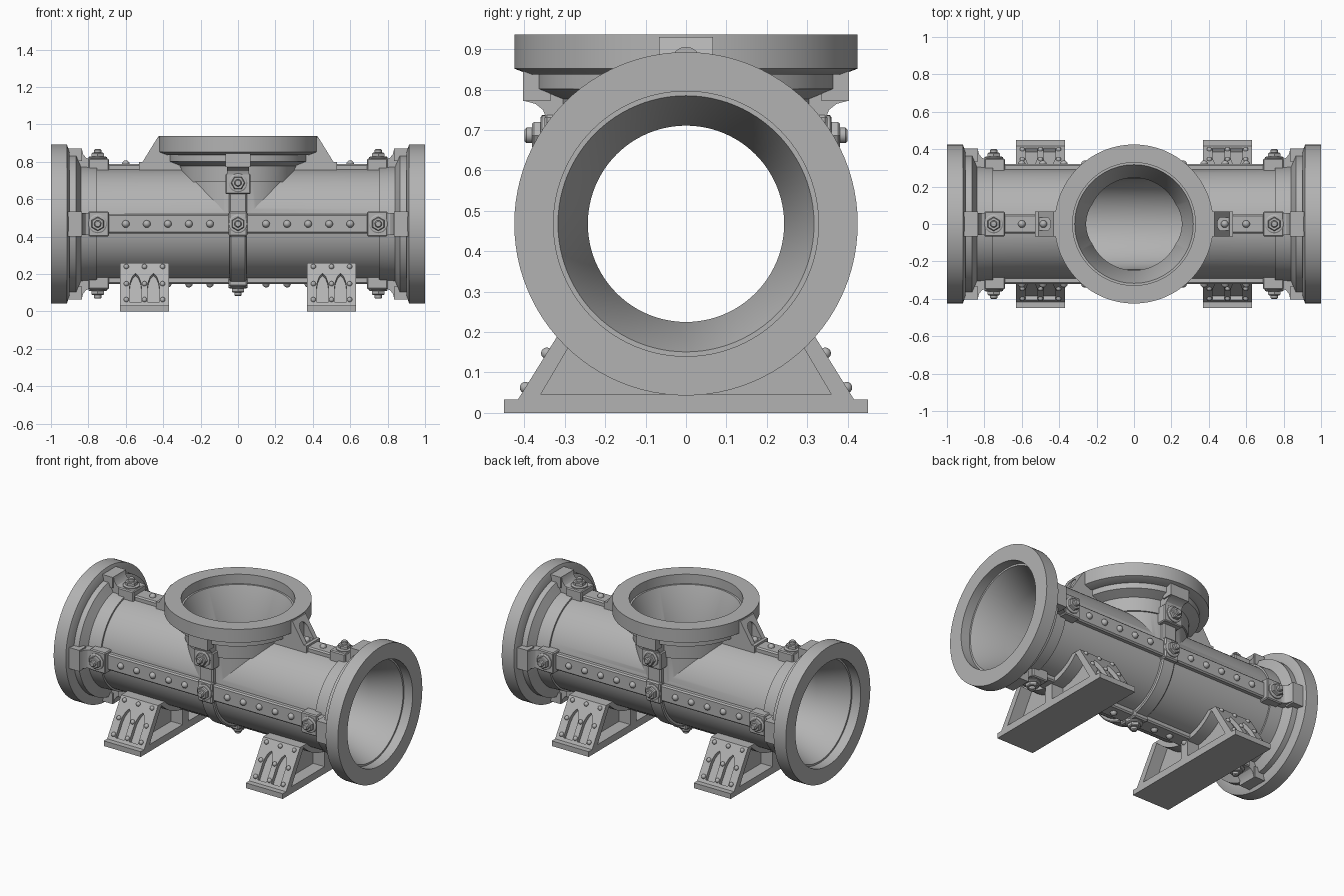
import bpy, bmesh
from math import pi, sin, cos, atan2, radians
from mathutils import Matrix, Vector

if "Cube" in bpy.data.objects:
    bpy.data.objects.remove(bpy.data.objects["Cube"])

grey = bpy.data.materials.new("cast_grey")
grey.use_nodes = True
grey.diffuse_color = (0.45, 0.45, 0.45, 1)
grey.node_tree.nodes["Principled BSDF"].inputs["Base Color"].default_value = (0.45, 0.45, 0.45, 1)

AXIS = 0.468
CENTRE = Matrix.Translation((0, 0, AXIS))
I = Matrix.Identity(4)


def rot(deg, axis):
    return Matrix.Rotation(radians(deg), 4, axis)


def finish(name, bm, mat, smooth=True, bevel=0):
    bmesh.ops.transform(bm, matrix=mat, verts=bm.verts)
    bmesh.ops.recalc_face_normals(bm, faces=bm.faces)
    me = bpy.data.meshes.new(name)
    bm.to_mesh(me)
    bm.free()
    me.materials.append(grey)
    ob = bpy.data.objects.new(name, me)
    bpy.context.collection.objects.link(ob)
    if bevel:
        mod = ob.modifiers.new("bevel", "BEVEL")
        mod.width, mod.segments = bevel, 1
    if smooth:
        soften(ob)
    return ob


def activate(ob):
    bpy.ops.object.select_all(action="DESELECT")
    ob.select_set(True)
    bpy.context.view_layer.objects.active = ob


def soften(ob):
    activate(ob)
    bpy.ops.object.shade_smooth_by_angle(angle=radians(30))


def lathe(name, profile, mat=I, n=96):
    """Solid turned about local X from (x, radius) points."""
    bm = bmesh.new()
    rings = [[bm.verts.new((x, r * cos(2 * pi * i / n), r * sin(2 * pi * i / n)))
              for i in range(n)] for x, r in profile]
    for a, b in zip(rings, rings[1:]):
        for i in range(n):
            j = (i + 1) % n
            bm.faces.new((a[i], a[j], b[j], b[i]))
    bm.faces.new(rings[0])
    bm.faces.new(rings[-1])
    return finish(name, bm, mat)


def prism(name, pts, half, mat=I, **kw):
    """Outline in local XZ, extruded along Y by half each way."""
    bm = bmesh.new()
    a, b = [[bm.verts.new((x, y, z)) for x, z in pts] for y in (-half, half)]
    bm.faces.new(a)
    bm.faces.new(b)
    for i in range(len(pts)):
        j = (i + 1) % len(pts)
        bm.faces.new((a[i], a[j], b[j], b[i]))
    return finish(name, bm, mat, **kw)


def rect(x0, x1, z0, z1):
    return [(x0, z0), (x1, z0), (x1, z1), (x0, z1)]


def arc(r, a0, a1, n, zc=0):
    """Angles measured from straight down."""
    return [(r * sin(a0 + (a1 - a0) * i / n), zc - r * cos(a0 + (a1 - a0) * i / n))
            for i in range(n + 1)]


def boolean(ob, others, op="DIFFERENCE"):
    for other in others:
        mod = ob.modifiers.new("bool", "BOOLEAN")
        mod.operation, mod.solver, mod.object = op, "EXACT", other
        activate(ob)
        bpy.ops.object.modifier_apply(modifier=mod.name)
        bpy.data.objects.remove(other)
    soften(ob)


def rivet(mat, r=0.02):
    bm = bmesh.new()
    bmesh.ops.create_uvsphere(bm, u_segments=16, v_segments=10, radius=r)
    finish("rivet", bm, mat)


def bolt(mat):
    """Washer, hex nut and stud rising along local Z."""
    turn = mat @ rot(-90, "Y")
    lathe("bolt_washer", [(-0.01, 0.05), (0.006, 0.05), (0.01, 0.044)], turn, 32)
    lathe("bolt_nut", [(0, 0.038), (0.026, 0.038), (0.031, 0.033)], turn, 6)
    lathe("bolt_stud", [(0, 0.019), (0.045, 0.019), (0.05, 0.014)], turn, 24)


# Pipe body: equal tee with stepped flanges, hollowed by tapered bores
OUTER = [(0.245, 0.306), (0.16, 0.31), (0.135, 0.37), (0.1, 0.37),
         (0.1, 0.385), (0.085, 0.425), (0, 0.425)]
BORE = [(0.25, 0.243), (0.06, 0.317), (0.06, 0.328), (-0.02, 0.328)]


def arm(length, steps, r):
    return [(length - steps[0][0], r)] + [(length - d, q) for d, q in steps]


def both_ways(half):
    return [(-x, r) for x, r in reversed(half)] + half


UP = CENTRE @ rot(-90, "Y")
body = lathe("pipe_body", both_ways(arm(1, OUTER, 0.295)), CENTRE)
branch = lathe("branch", [(0, 0.297)] + arm(0.469, OUTER, 0.297), UP)
bore = lathe("bore", both_ways(arm(1, BORE[:1] + BORE[1:], 0.243)[1:]), CENTRE)
branch_bore = lathe("branch_bore", [(0, 0.247)] + arm(0.469, [(0.25, 0.247)] + BORE[1:], 0.247)[1:], UP)
boolean(body, [branch], "UNION")
boolean(body, [bore, branch_bore])

# Flange brackets with bolts
NECK = [(0.08, 0.325), (0.08, 0.4), (0.165, 0.4), (0.172, 0.373), (0.187, 0.354),
        (0.21, 0.345), (0.31, 0.345), (0.31, 0.275), (0.2, 0.28)]


def bracket(mat, length):
    prism("flange_bracket", [(length - d, r) for d, r in NECK], 0.058, mat)
    prism("bracket_shoulder", rect(length - 0.165, length - 0.08, 0.335, 0.403), 0.067, mat, smooth=False)
    prism("bolt_pad", rect(length - 0.31, length - 0.2, 0.28, 0.35), 0.067, mat,
          smooth=False, bevel=0.006)
    bolt(mat @ Matrix.Translation((length - 0.25, 0, 0.35)))


# Long strips with rivets, four around each arm
for end in (0, 180):
    for turn in (0, 90, 180, 270):
        m = CENTRE @ rot(end, "Z") @ rot(turn, "X")
        bracket(m, 1)
        start = 0.45 if turn == 0 else 0.04
        prism("side_strip", rect(start, 0.72, 0.27, 0.32), 0.052, m, smooth=False, bevel=0.008)
        for k in range(1 if turn == 0 else 5):
            rivet(m @ Matrix.Translation((0.6 - 0.1125 * k, 0, 0.32)))

# Branch brackets and ribs down to the middle
for turn in (90, -90):
    m = UP @ rot(turn, "X")
    bracket(m, 0.469)
    prism("branch_rib", rect(0.03, 0.2, 0.27, 0.32), 0.047, m, smooth=False, bevel=0.008)

# Middle band under the pipe, with three bolted blocks
band = arc(0.316, -pi / 2, pi / 2, 40) + arc(0.27, pi / 2, -pi / 2, 40)
prism("middle_band", band, 0.045, CENTRE @ rot(90, "Z"), bevel=0.007)
for turn in (90, 180, 270):
    m = CENTRE @ rot(turn, "X")
    prism("middle_block", rect(-0.05, 0.05, 0.27, 0.335), 0.067, m, smooth=False, bevel=0.008)
    bolt(m @ Matrix.Translation((0, 0, 0.335)))

# Gussets under the branch flange
GUSSET = [(0.4, 0.93), (0.43, 0.93), (0.51, 0.8), (0.53, 0.8), (0.53, 0.755),
          (0.3, 0.755), (0.34, 0.85)]
for end in (0, 180):
    m = rot(end, "Z")
    gusset = prism("flange_gusset", GUSSET, 0.067, m)
    slot = [(-0.035, 0.802), (0.035, 0.802)] + arc(0.035, pi / 2, 3 * pi / 2, 12, 0.87)
    boolean(gusset, [prism("slot", slot, 0.09, m @ Matrix.Translation((0.53, 0, 0)) @ rot(90, "Z"))])
    rivet(m @ Matrix.Translation((0.485, 0, 0.802)))

# Feet: saddle block with side pockets and arched recesses on the sloping faces
seat = atan2(0.187, 0.208)
RIGHT = [(0.45, 0), (0.45, 0.033), (0.416, 0.033), (0.275, 0.26)]
outline = RIGHT + arc(0.28, seat, -seat, 24, AXIS) + [(-y, z) for y, z in reversed(RIGHT)]
pocket = [(0.03, 0.045), (0.36, 0.045)] + arc(0.325, 0.83, 0.09, 12, AXIS)
arch = [(-0.031, 0.02), (0.031, 0.02), (0.031, 0.12), (0.027, 0.15), (0.017, 0.18), (0, 0.203),
        (-0.017, 0.18), (-0.027, 0.15), (-0.031, 0.12)]
along = Vector((0, -0.141, 0.227)).normalized()
out = Vector((0, 0.227, 0.141)).normalized()
slope = Matrix.Translation((0, 0.416, 0.033)) @ Matrix(
    ((1, 0, 0, 0), (0, out.y, along.y, 0), (0, out.z, along.z, 0), (0, 0, 0, 1)))
for fx in (-0.5, 0.5):
    place = Matrix.Translation((fx, 0, 0))
    foot = prism("foot", outline, 0.13, place @ rot(90, "Z"))
    cutters = []
    for side in (-1, 1):
        flip = place @ Matrix.Diagonal((1, side, 1, 1))
        for k in (-1, 1):
            shift = Matrix.Translation((0.13 * k, 0, 0))
            cutters.append(prism("pocket", pocket, 0.08, flip @ shift @ rot(90, "Z")))
            cutters.append(prism("arch", arch, 0.025, flip @ slope @ Matrix.Translation((0.048 * k, 0, 0))))
        for col in (-0.097, 0, 0.097):
            for s in (0.035, 0.135, 0.243):
                rivet(flip @ slope @ Matrix.Translation((col, 0, s)), 0.014)
    boolean(foot, cutters)
